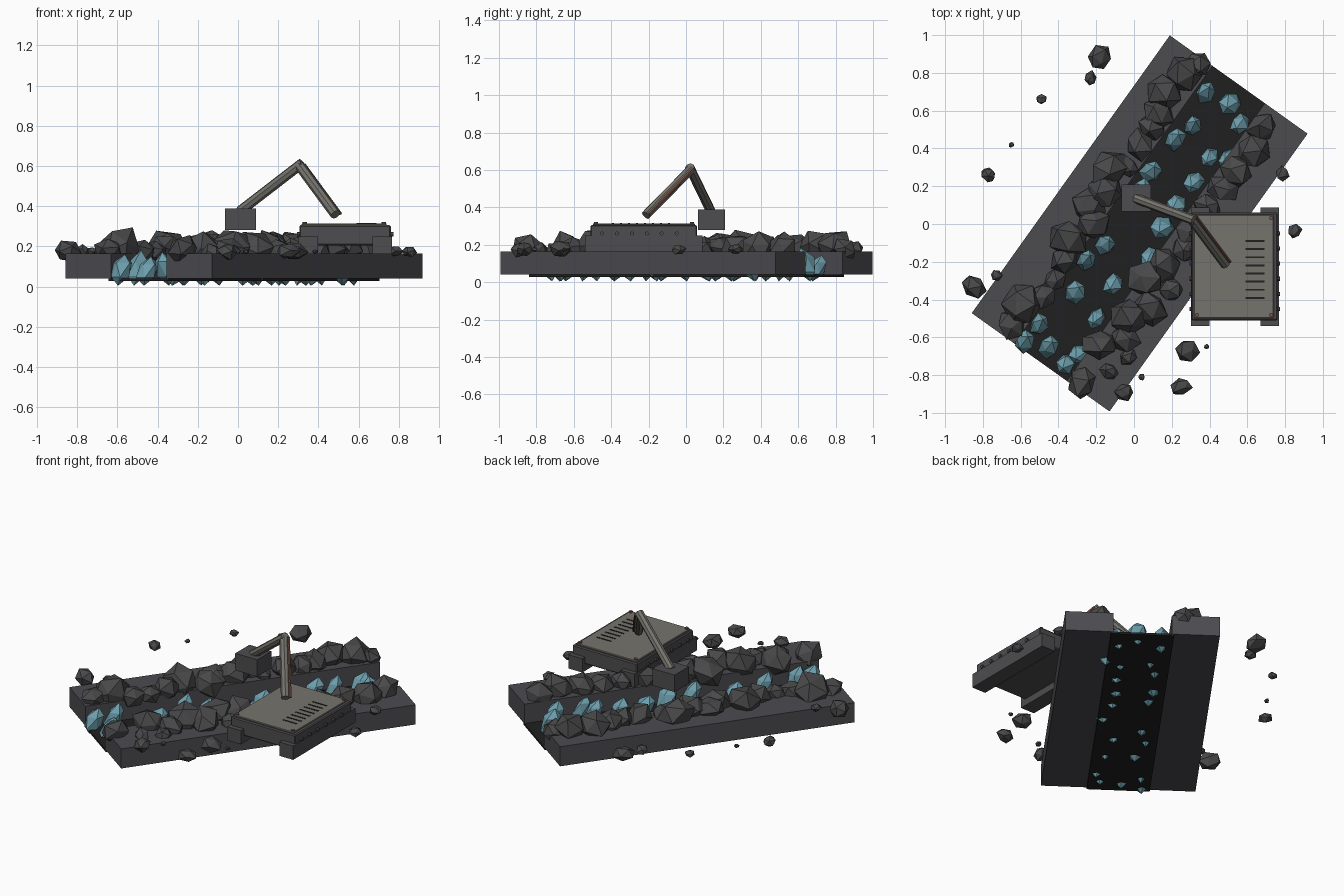
import bpy, bmesh, math, random
from mathutils import Vector, Matrix, Euler

random.seed(7)
if "Cube" in bpy.data.objects:
    bpy.data.objects.remove(bpy.data.objects["Cube"], do_unlink=True)


def material(name, rgb):
    m = bpy.data.materials.new(name)
    m.use_nodes = True
    m.diffuse_color = (*rgb, 1)
    bsdf = next(n for n in m.node_tree.nodes if n.type == 'BSDF_PRINCIPLED')
    bsdf.inputs["Base Color"].default_value = (*rgb, 1)
    bsdf.inputs["Roughness"].default_value = 0.8
    return m


EARTH = material("dark earth", (.072, .069, .078))
ROCK = material("grey rock", (.066, .065, .068))
BED = material("black bed", (.014, .014, .014))
CRYSTAL = material("teal crystal", (.15, .34, .41))
STEEL = material("dark steel", (.075, .073, .078))
PANEL = material("worn panel", (.18, .172, .15))
COPPER = material("copper", (.2, .09, .06))


def add_object(name, bm, mat):
    bmesh.ops.recalc_face_normals(bm, faces=bm.faces)
    mesh = bpy.data.meshes.new(name)
    bm.to_mesh(mesh)
    bm.free()
    mesh.materials.append(mat)
    ob = bpy.data.objects.new(name, mesh)
    bpy.context.collection.objects.link(ob)
    return ob


# A box given by its low and high corners
def box(name, low, high, mat, bevel=0, turn=Matrix()):
    bm = bmesh.new()
    low, high = Vector(low), Vector(high)
    bmesh.ops.create_cube(bm, size=1)
    for v in bm.verts:
        v.co = (low + high) / 2 + v.co * (high - low)
    if bevel:
        bmesh.ops.bevel(bm, geom=bm.edges[:], offset=bevel, segments=1, affect='EDGES')
    bm.transform(turn)
    return add_object(name, bm, mat)


# A straight tube between two points
def tube(name, start, end, radius, mat, sides=8):
    start, end = Vector(start), Vector(end)
    axis = end - start
    bm = bmesh.new()
    bmesh.ops.create_cone(bm, cap_ends=True, segments=sides, radius1=radius,
                          radius2=radius, depth=axis.length)
    turn = axis.to_track_quat('Z', 'Y').to_matrix().to_4x4()
    bm.transform(Matrix.Translation((start + end) / 2) @ turn)
    return add_object(name, bm, mat)


# An irregular faceted boulder
def boulder(name, x, y, z, radius, flat=1.0):
    bm = bmesh.new()
    bmesh.ops.create_icosphere(bm, subdivisions=1, radius=radius)
    spin = Euler([random.uniform(0, 6) for _ in range(3)]).to_matrix()
    stretch = Vector((1, random.uniform(.85, 1.1), random.uniform(.8, 1)))
    for v in bm.verts:
        co = spin @ (v.co * random.uniform(.88, 1.2) * stretch)
        v.co = Vector((x, y, z)) + co * Vector((1, 1, flat))
    return add_object(name, bm, ROCK)


# A tall pointed shard, leaning along the trench
def shard(name, x, y, radius, height, lean):
    bm = bmesh.new()
    bmesh.ops.create_icosphere(bm, subdivisions=1, radius=1)
    spin = Matrix.Rotation(random.uniform(0, 6), 3, 'Z')
    for v in bm.verts:
        co = spin @ v.co
        co.xy *= radius * random.uniform(.85, 1.15)
        shift = ALONG * lean * co.z
        v.co = Vector((x, y, height / 2 + .004)) + shift + co * Vector((1, 1, height / 2))
    return add_object(name, bm, CRYSTAL)


# Trench: two banks and the bed, turned to run diagonally
ANGLE = math.radians(54.5)
ALONG = Vector((math.cos(ANGLE), math.sin(ANGLE), 0))
ACROSS = Vector((math.sin(ANGLE), -math.cos(ANGLE), 0))
CENTRE = Vector((.03, .003, 0))
TURN = Matrix.Translation(CENTRE) @ Matrix.Rotation(ANGLE, 4, 'Z')
HALF = .903
box("left_bank", (-HALF, .17, .04), (HALF, .448, .165), EARTH, turn=TURN)
box("right_bank", (-HALF, -.448, .04), (HALF, -.17, .165), EARTH, turn=TURN)
box("trench_bed", (-HALF, -.183, .028), (HALF, .183, .041), BED, turn=TURN)

# Boulders heaped along both edges of the trench: x, y, radius
left_heap = [(.26, .79, .11), (.34, .85, .07), (.16, .7, .1), (.13, .59, .09),
             (.1, .51, .08), (.03, .42, .085), (-.13, .29, .11), (-.15, .18, .11),
             (-.03, .3, .06), (-.24, .1, .09), (-.22, 0, .09), (-.35, -.08, .11),
             (-.37, -.18, .08), (-.42, -.3, .065), (-.59, -.43, .12),
             (-.65, -.53, .08), (-.48, -.38, .07)]
right_heap = [(.68, .51, .09), (.64, .39, .1), (.53, .28, .09), (.47, .19, .08),
              (.39, .09, .085), (.3, -.03, .09), (.27, -.13, .08), (.16, -.21, .1),
              (.19, -.35, .075), (.06, -.29, .1), (.08, -.45, .1), (-.03, -.49, .11),
              (-.18, -.64, .1), (-.05, -.6, .08), (-.27, -.84, .085),
              (-.13, -.78, .05), (-.03, -.7, .05)]
for side, heap in (("left", left_heap), ("right", right_heap)):
    for x, y, r in heap:
        boulder(f"{side}_heap_rock", x, y, .15 + r * .35, r, .9)

# Loose stones lying around
stones = [(-.18, .88, .068), (-.23, .77, .04), (-.49, .66, .03), (-.65, .42, .017),
          (-.77, .26, .04), (-.85, -.33, .073), (-.73, -.27, .03), (.28, -.67, .065),
          (.385, -.65, .016), (.25, -.86, .055), (.04, -.81, .02), (-.05, -.89, .055),
          (.85, -.04, .037), (.785, .265, .04)]
for x, y, r in stones:
    boulder("loose_stone", x, y, .175, r, .75)

# Crystals growing from the trench bed
spots = [(.51, .64), (.31, .52), (.38, .7), (.56, .53), (.4, .35), (.5, .34),
         (.32, .22), (.22, .1), (.15, -.02), (-.15, -.11), (.085, -.18), (-.11, -.32),
         (-.31, -.36), (-.2, -.5), (-.45, -.65), (.22, .45), (.09, .28), (.04, .18),
         (-.25, -.19), (-.5, -.53), (-.29, -.69), (-.36, -.74), (-.58, -.62)]
for x, y in spots:
    across = (Vector((x, y, 0)) - CENTRE).dot(ACROSS)
    shard("crystal", x, y, random.uniform(.048, .06), random.uniform(.13, .18),
          math.copysign(.03, -across))

# Machine housing on two skids
X0, X1, Y0, Y1 = .305, .76, -.51, .06
box("housing", (X0, Y0, .205), (X1, Y1, .305), STEEL, .006)
box("lid", (X0 + .012, Y0 + .012, .304), (X1 - .02, Y1 - .012, .314), PANEL, .003)
for name, x in (("left_skid", X1 - .09), ("right_skid", X0 - .003)):
    box(name, (x, Y0 - .03, .162), (x + .097, Y1 + .028, .25), STEEL)

# Vent slots in the lid
for i in range(8):
    y = -.09 - i * .043
    box("vent_slot", (.59, y - .005, .312), (.69, y + .005, .316), BED)

# Rivets at the lid corners and bolts along the sides
for x in (X0 + .028, X1 - .034):
    for y in (Y0 + .028, Y1 - .028):
        tube("lid_rivet", (x, y, .31), (x, y, .322), .011, COPPER)
for i in range(6):
    y = -.05 - i * .08
    tube("left_bolt", (X1 - .01, y, .26), (X1 + .014, y, .26), .011, STEEL)
    tube("right_bolt", (X0 + .01, y, .26), (X0 - .012, y, .26), .011, STEEL)

# Folding arm with a feed pipe and a block at its tip
foot, elbow, tip = Vector((.485, -.215, .358)), Vector((.305, .025, .602)), Vector((.01, .135, .375))
tube("lower_arm", foot, elbow, .026, PANEL)
tube("upper_arm", elbow + Vector((.015, -.006, .012)), tip, .026, PANEL)
offset = Vector((.024, .014, .004))
tube("feed_pipe", foot + offset, elbow + offset, .009, COPPER, 6)
box("arm_block", (-.065, .065, .28), (.09, .208, .388), STEEL)
